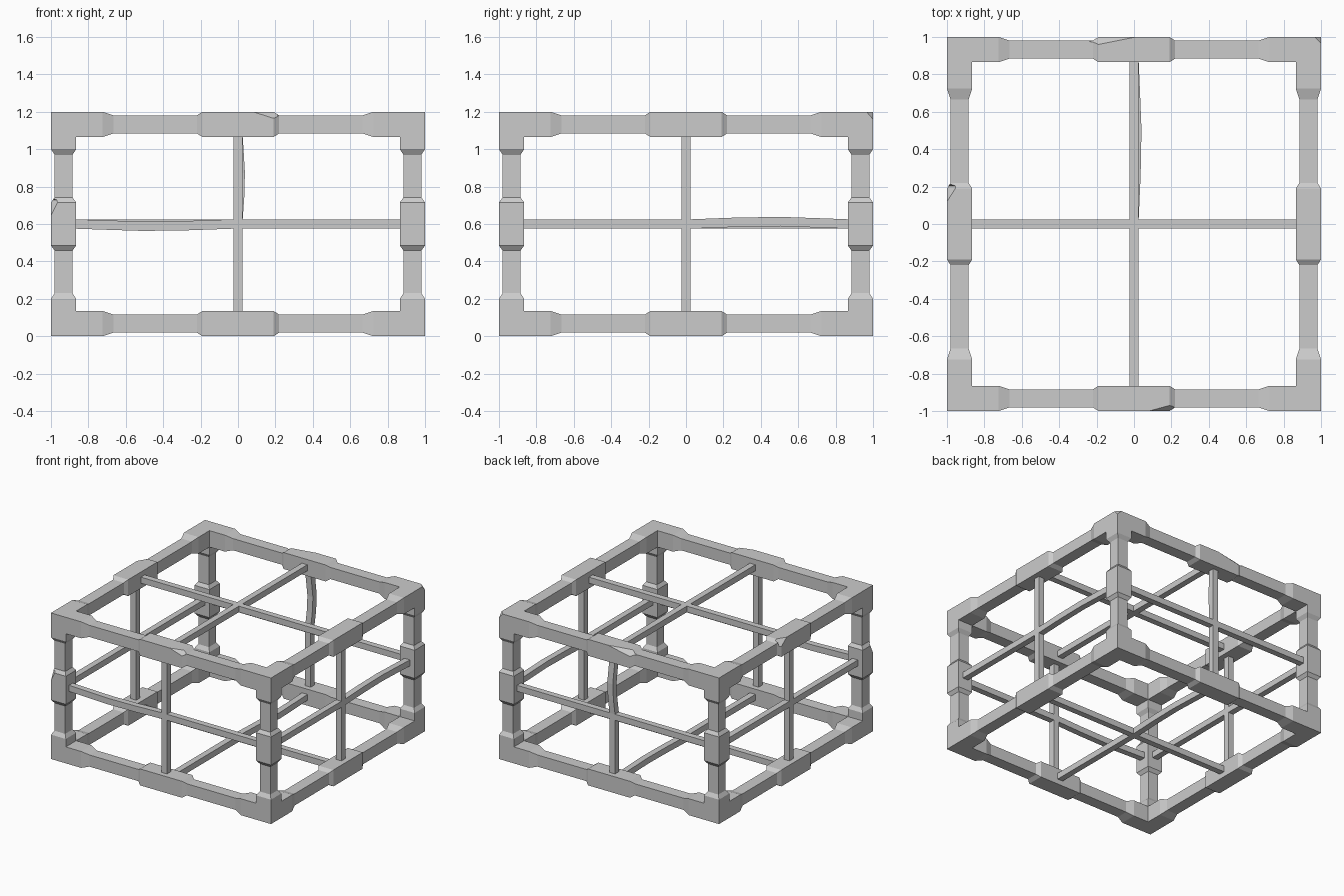
import bpy, bmesh
from mathutils import Vector as V

if "Cube" in bpy.data.objects:
    bpy.data.objects.remove(bpy.data.objects["Cube"])

T = 0.135                       # thick section of the frame
H = (1.0, 1.0, 0.6)             # half sizes of the whole box
AX = (V((1, 0, 0)), V((0, 1, 0)), V((0, 0, 1)))
MID = V((0, 0, 0.6))


def finish(bm, name):
    bmesh.ops.remove_doubles(bm, verts=bm.verts, dist=1e-4)
    bmesh.ops.recalc_face_normals(bm, faces=bm.faces)
    me = bpy.data.meshes.new(name)
    bm.to_mesh(me)
    bm.free()
    ob = bpy.data.objects.new(name, me)
    bpy.context.collection.objects.link(ob)
    return ob


def ring(bm, c, u, v, r):
    return [bm.verts.new(c + u * a * r + v * b * r)
            for a, b in ((-1, -1), (1, -1), (1, 1), (-1, 1))]


def loft(bm, rings):
    for p, q in zip(rings, rings[1:]):
        for i in range(4):
            j = (i + 1) % 4
            bm.faces.new((p[i], p[j], q[j], q[i]))


# Outer frame: twelve collared beams joined by corner blocks
bm = bmesh.new()
thick, thin = T / 2, T / 2 - 0.0195
long_half = [(0.19, thick), (0.22, thin), (0.665, thin), (0.725, thick), (0.865, thick)]
post_half = [(0.115, thick), (0.142, thin), (0.37, thin), (0.4, thick), (0.465, thick)]
for k in range(3):
    a, b = (k + 1) % 3, (k + 2) % 3
    half = post_half if k == 2 else long_half
    stations = [(-t, r) for t, r in reversed(half)] + half
    for sa in (-1, 1):
        for sb in (-1, 1):
            c = MID + AX[a] * sa * (H[a] - T / 2) + AX[b] * sb * (H[b] - T / 2)
            loft(bm, [ring(bm, c + AX[k] * t, AX[a], AX[b], r) for t, r in stations])
            for s in (-1, 1):   # outer faces of the corner blocks
                bm.faces.new(ring(bm, c + AX[k] * s * H[k], AX[a], AX[b], T / 2))
frame = finish(bm, "outer_frame")

# Chipped corners: each is a corner point and offsets along its three edges
chips = [((1, 1, 1.2), (-0.035, -0.035, -0.04)),
         ((0.19, -1, 1.2), (-0.11, 0.03, -0.035)),
         ((-0.19, 1, 1.2), (0.2, -0.04, -0.04)),
         ((-1, 0.19, 1.2), (0.045, -0.07, -0.05)),
         ((-1, -1, 0.715), (0.035, 0.035, -0.07))]
bm = bmesh.new()
for p, d in chips:
    p = V(p)
    tri = [p + AX[i] * d[i] for i in range(3)]
    m = sum(tri, V()) / 3
    vs = [bm.verts.new(m + (t - m) * 1.6) for t in tri] + [bm.verts.new(p + (p - m) * 3)]
    bmesh.ops.convex_hull(bm, input=vs)
cutter = finish(bm, "chip_cutters")
cutter.hide_render = True
cutter.display_type = 'WIRE'
mod = frame.modifiers.new("chips", 'BOOLEAN')
mod.operation = 'DIFFERENCE'
mod.solver = 'EXACT'
mod.object = cutter

# Thin cross bars on each of the six sides, some arms slightly bent
W = 0.025
bends = {("front", 0, -1): V((0, 0, -0.012)),
         ("right", 1, 1): V((0, 0, 0.013)),
         ("back", 2, 1): V((0.012, 0.012, 0)),
         ("bottom", 1, 1): V((0.015, 0, 0))}
for name, k, s in (("front", 1, -1), ("back", 1, 1), ("left", 0, -1),
                   ("right", 0, 1), ("bottom", 2, -1), ("top", 2, 1)):
    bm = bmesh.new()
    a, b = (k + 1) % 3, (k + 2) % 3
    c = MID + AX[k] * s * (H[k] - T / 2)
    for e in (-1, 1):           # hub faces
        bm.faces.new(ring(bm, c + AX[k] * e * W, AX[a], AX[b], W))
    for n, o in ((a, b), (b, a)):
        end = H[n] - T + 0.005
        for e in (-1, 1):
            d = bends.get((name, n, e), V())
            path = [(W, 0), (end * 0.3, 0.7), (end * 0.58, 1), (end * 0.8, 0.5), (end, 0)]
            if d.length == 0:
                path = [path[0], path[-1]]
            rings = [ring(bm, c + AX[n] * e * t + d * f, AX[o], AX[k], W) for t, f in path]
            loft(bm, rings)
            bm.faces.new(rings[-1])
    finish(bm, name + "_cross_bars")
